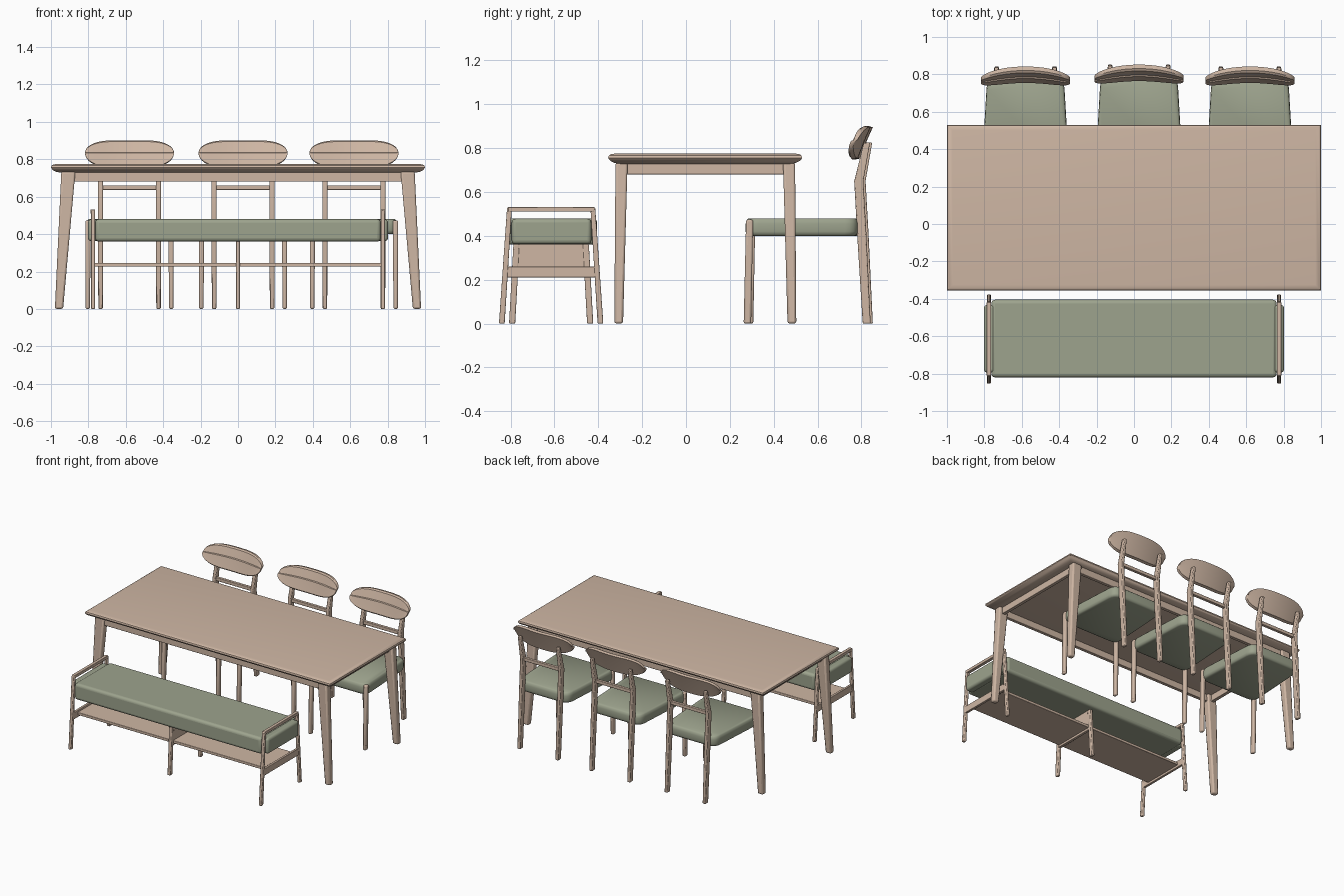
import bpy
import bmesh
import math

cube = bpy.data.objects.get("Cube")
if cube:
    bpy.data.objects.remove(cube, do_unlink=True)


def material(name, rgb):
    m = bpy.data.materials.new(name)
    m.use_nodes = True
    m.diffuse_color = (*rgb, 1)
    bsdf = m.node_tree.nodes["Principled BSDF"]
    bsdf.inputs["Base Color"].default_value = (*rgb, 1)
    bsdf.inputs["Roughness"].default_value = 0.7
    return m


WOOD = material("pale wood", (0.62, 0.47, 0.37))
FABRIC = material("sage fabric", (0.34, 0.37, 0.27))


def loft(name, rings, mat, bevel=0.0, segments=2, angle=35):
    """Skin a list of equal-length point rings and cap both ends."""
    bm = bmesh.new()
    loops = [[bm.verts.new(p) for p in ring] for ring in rings]
    n = len(loops[0])
    for lo, hi in zip(loops, loops[1:]):
        for i in range(n):
            j = (i + 1) % n
            bm.faces.new((lo[i], lo[j], hi[j], hi[i]))
    bm.faces.new(loops[0][::-1])
    bm.faces.new(loops[-1])
    bmesh.ops.recalc_face_normals(bm, faces=bm.faces)
    mesh = bpy.data.meshes.new(name)
    bm.to_mesh(mesh)
    bm.free()
    mesh.materials.append(mat)
    ob = bpy.data.objects.new(name, mesh)
    bpy.context.collection.objects.link(ob)
    if bevel:
        mod = ob.modifiers.new("soft edges", "BEVEL")
        mod.width = bevel
        mod.segments = segments
        mod.limit_method = "ANGLE"
    bpy.ops.object.select_all(action="DESELECT")
    ob.select_set(True)
    bpy.context.view_layer.objects.active = ob
    bpy.ops.object.shade_smooth_by_angle(angle=math.radians(angle))
    return ob


def rect(x0, x1, y0, y1, z):
    return [(x0, y0, z), (x1, y0, z), (x1, y1, z), (x0, y1, z)]


def box(name, x, y, z, mat=WOOD, bevel=0.003, segments=2):
    return loft(name, [rect(*x, *y, h) for h in z], mat, bevel, segments)


def leg(name, stations, bevel=0.005):
    """Post through (x, y, z, width, depth) stations."""
    rings = [rect(x - w / 2, x + w / 2, y - d / 2, y + d / 2, z)
             for x, y, z, w, d in stations]
    return loft(name, rings, WOOD, bevel)


def rounded_outline(points, radius, steps=5):
    """Round the corners of a convex 2D outline with quadratic arcs."""
    out = []
    for i, (px, py) in enumerate(points):
        ends = []
        for qx, qy in (points[i - 1], points[(i + 1) % len(points)]):
            k = radius / math.hypot(qx - px, qy - py)
            ends.append((px + (qx - px) * k, py + (qy - py) * k))
        (ax, ay), (bx, by) = ends
        for s in range(steps + 1):
            t = s / steps
            out.append(((1 - t) ** 2 * ax + 2 * t * (1 - t) * px + t * t * bx,
                        (1 - t) ** 2 * ay + 2 * t * (1 - t) * py + t * t * by))
    return out


# Table top with a rounded, undercut edge
MID_Y = 0.088
edge = [(0.06, 0.728), (0.03, 0.732), (0.01, 0.742), (0, 0.755),
        (0.003, 0.766), (0.012, 0.772), (0.03, 0.775)]
loft("table_top", [rect(-1 + i, 1 - i, -0.355 + i, 0.53 - i, z) for i, z in edge],
     WOOD, angle=40)

# Table legs and aprons
for sx, side in ((-1, "right"), (1, "left")):
    for sy, end in ((-1, "front"), (1, "back")):
        leg(f"table_leg_{end}_{side}",
            [(sx * 0.957, MID_Y + sy * 0.395, 0, 0.044, 0.04),
             (sx * 0.907, MID_Y + sy * 0.382, 0.735, 0.075, 0.055)], 0.01)
    box(f"table_apron_{side}", (sx * 0.91 - 0.012, sx * 0.91 + 0.012),
        (-0.28, 0.455), (0.68, 0.735))
for y, end in ((-0.295, "front"), (0.471, "back")):
    box(f"table_apron_{end}", (-0.9, 0.9), (y - 0.012, y + 0.012), (0.68, 0.735))

# Bench cushion, notched at the corners around the end frames
BENCH_Y = -0.615
box("bench_cushion", (-0.763, 0.763), (-0.82, -0.405), (0.36, 0.48), FABRIC, 0.02, 4)
for sx, side in ((-1, "right"), (1, "left")):
    box(f"bench_cushion_end_{side}", sorted((sx * 0.74, sx * 0.802)),
        (-0.795, -0.432), (0.362, 0.478), FABRIC, 0.018, 4)

    # End frame: splayed legs, arm rail and lower rail
    x = sx * 0.776
    for sy, end in ((-1, "front"), (1, "back")):
        leg(f"bench_leg_{end}_{side}",
            [(x, BENCH_Y + sy * 0.225, 0, 0.022, 0.026),
             (x, BENCH_Y + sy * 0.19, 0.53, 0.022, 0.022)])
    box(f"bench_arm_{side}", (x - 0.012, x + 0.012), (-0.812, -0.418), (0.51, 0.532))
    box(f"bench_lower_rail_{side}", (x - 0.009, x + 0.009), (-0.822, -0.408), (0.21, 0.26))

# Bench shelf and centre support
box("bench_shelf", (-0.77, 0.77), (-0.77, -0.46), (0.226, 0.246))
loft("bench_centre_panel",
     [rect(-0.01, 0.01, BENCH_Y - h, BENCH_Y + h, z)
      for h, z in ((0.17, 0.21), (0.158, 0.362))], WOOD, 0.003)
for sy, end in ((-1, "front"), (1, "back")):
    leg(f"bench_centre_leg_{end}",
        [(0, BENCH_Y + sy * 0.178, 0, 0.024, 0.028),
         (0, BENCH_Y + sy * 0.158, 0.362, 0.024, 0.028)])


def backrest(name, cx, dy):
    """Curved oval back with a raised crease along its middle."""
    rings = []
    half = 0.238
    steps = 24
    for i in range(steps + 1):
        u = -math.cos(math.pi * i / steps) * 0.998
        swell = (1 - abs(u) ** 3.2) ** 0.5
        curve = 0.803 - 0.034 * u * u + dy
        dip = 0.006 * math.cos(u * math.pi / 2) ** 2
        # offsets: depth from the curve, height fraction around the crease
        section = [(0.006, 1), (-0.006, 0.9), (-0.017, 0.05), (-0.025, 0),
                   (-0.026, -0.1), (-0.038, -0.9), (-0.03, -1), (-0.008, -0.95),
                   (0.012, 0), (0.028, 0.92)]
        ring = []
        for d, v in section:
            h = (0.073 - dip if v > 0 else 0.086) * max(swell, 0.06)
            lean = 0.012 * v * swell
            ring.append((cx + half * u, curve + d * (0.45 + 0.55 * swell) + lean,
                         0.834 + v * h))
        rings.append(ring)
    loft(name, rings, WOOD, angle=32)


def chair(label, cx, dy):
    # Seat pad, narrowing toward the back with rounded corners
    plan = rounded_outline([(-0.235, 0.272), (0.235, 0.272),
                            (0.205, 0.785), (-0.205, 0.785)], 0.06)
    rings = []
    for scale, z in ((0.94, 0.4), (0.985, 0.406), (1, 0.42), (1, 0.455),
                     (0.985, 0.472), (0.95, 0.48)):
        rings.append([(cx + px * scale, 0.53 + (py - 0.53) * scale + dy, z)
                      for px, py in plan])
    loft(f"{label}_seat", rings, FABRIC, angle=50)

    # Legs; the back pair rises and kinks to carry the backrest
    for sx, side in ((-1, "right"), (1, "left")):
        leg(f"{label}_front_leg_{side}",
            [(cx + sx * 0.223, 0.28 + dy, 0, 0.024, 0.034),
             (cx + sx * 0.222, 0.29 + dy, 0.474, 0.028, 0.032)], 0.008)
        leg(f"{label}_back_leg_{side}",
            [(cx + sx * 0.155, 0.824 + dy, 0, 0.024, 0.036),
             (cx + sx * 0.155, 0.802 + dy, 0.4, 0.026, 0.042),
             (cx + sx * 0.155, 0.788 + dy, 0.65, 0.026, 0.042),
             (cx + sx * 0.155, 0.825 + dy, 0.825, 0.022, 0.028)])

    # Cross bar and backrest
    box(f"{label}_cross_bar", (cx - 0.155, cx + 0.155),
        (0.777 + dy, 0.799 + dy), (0.636, 0.661))
    backrest(f"{label}_backrest", cx, dy)


for label, cx, dy in (("right_chair", -0.58, 0), ("middle_chair", 0.027, 0.01),
                      ("left_chair", 0.62, 0)):
    chair(label, cx, dy)
